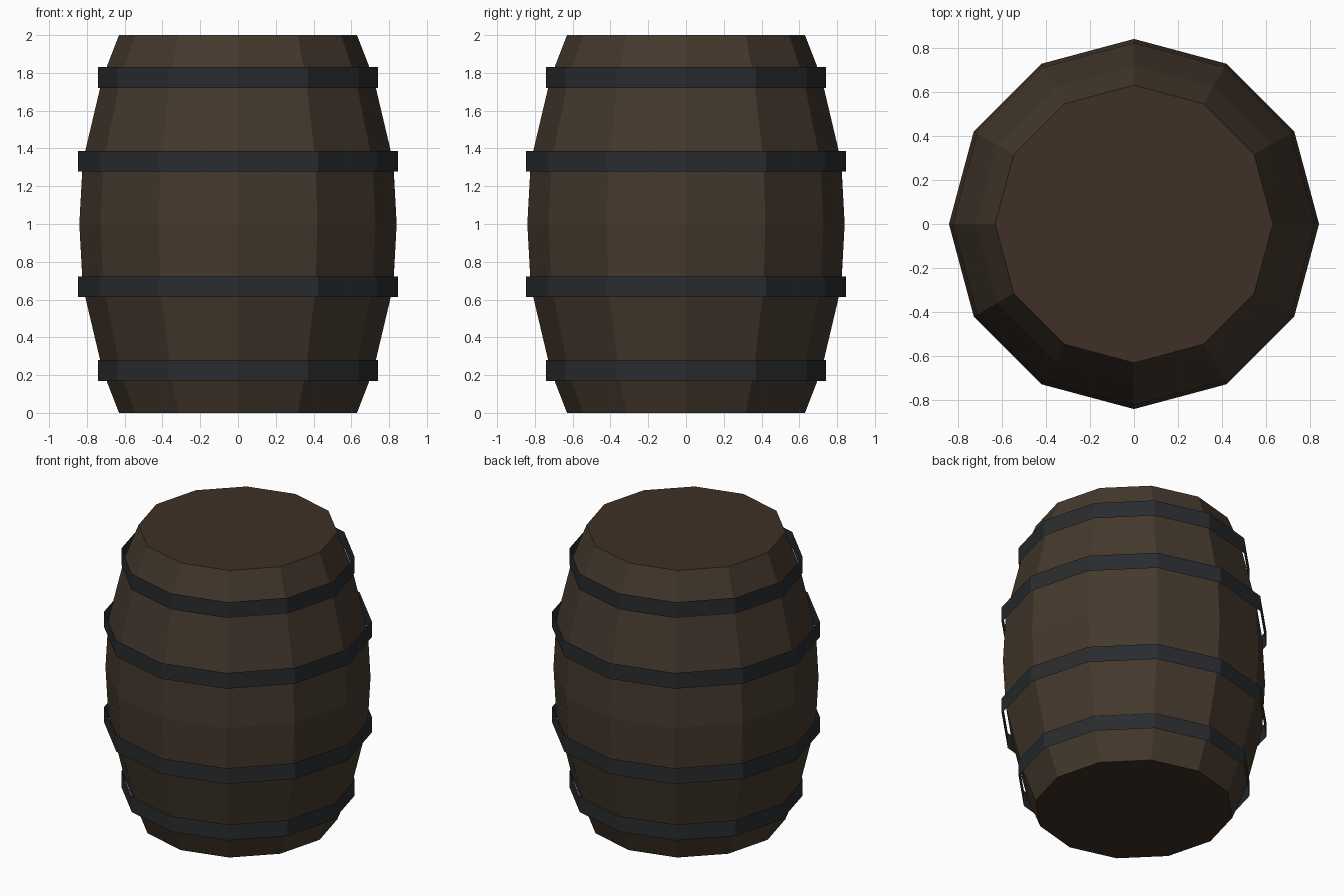
import bpy, math

if "Cube" in bpy.data.objects:
    bpy.data.objects.remove(bpy.data.objects["Cube"])

SIDES = 12


def material(name, rgb):
    m = bpy.data.materials.new(name)
    m.diffuse_color = (*rgb, 1)
    m.use_nodes = True
    m.node_tree.nodes["Principled BSDF"].inputs["Base Color"].default_value = m.diffuse_color
    return m


def lathe(name, profile, mats, capped=False):
    """Revolve (radius, z) points around z as flat 12-sided rings."""
    verts = [(r * math.cos(2 * math.pi * i / SIDES), r * math.sin(2 * math.pi * i / SIDES), z)
             for r, z in profile for i in range(SIDES)]
    faces = []
    for k in range(len(profile) - 1):
        a, b = k * SIDES, (k + 1) * SIDES
        for i in range(SIDES):
            j = (i + 1) % SIDES
            faces.append((a + i, a + j, b + j, b + i))
    if capped:
        last = (len(profile) - 1) * SIDES
        faces.append(tuple(reversed(range(SIDES))))
        faces.append(tuple(range(last, last + SIDES)))
    mesh = bpy.data.meshes.new(name)
    mesh.from_pydata(verts, [], faces)
    for m in mats:
        mesh.materials.append(m)
    if capped:
        for p in mesh.polygons[-2:]:
            p.material_index = 1
    ob = bpy.data.objects.new(name, mesh)
    bpy.context.collection.objects.link(ob)
    return ob


stave_wood = material("stave_wood", (0.058, 0.040, 0.026))
lid_wood = material("lid_wood", (0.050, 0.030, 0.020))
iron = material("iron", (0.022, 0.025, 0.028))

# Bulging body: lower half profile mirrored about mid height
half = [(0.63, 0), (0.717, 0.225), (0.822, 0.67)]
profile = half + [(0.84, 1)] + [(r, 2 - z) for r, z in reversed(half)]
lathe("barrel_body", profile, [stave_wood, lid_wood], capped=True)

# Thin open hoops, two pairs mirrored about mid height
for label, r, z in (("end", 0.74, 0.225), ("middle", 0.848, 0.668)):
    for side, zc in (("lower", z), ("upper", 2 - z)):
        lathe(f"{side}_{label}_hoop", [(r, zc - 0.055), (r, zc + 0.055)], [iron])
